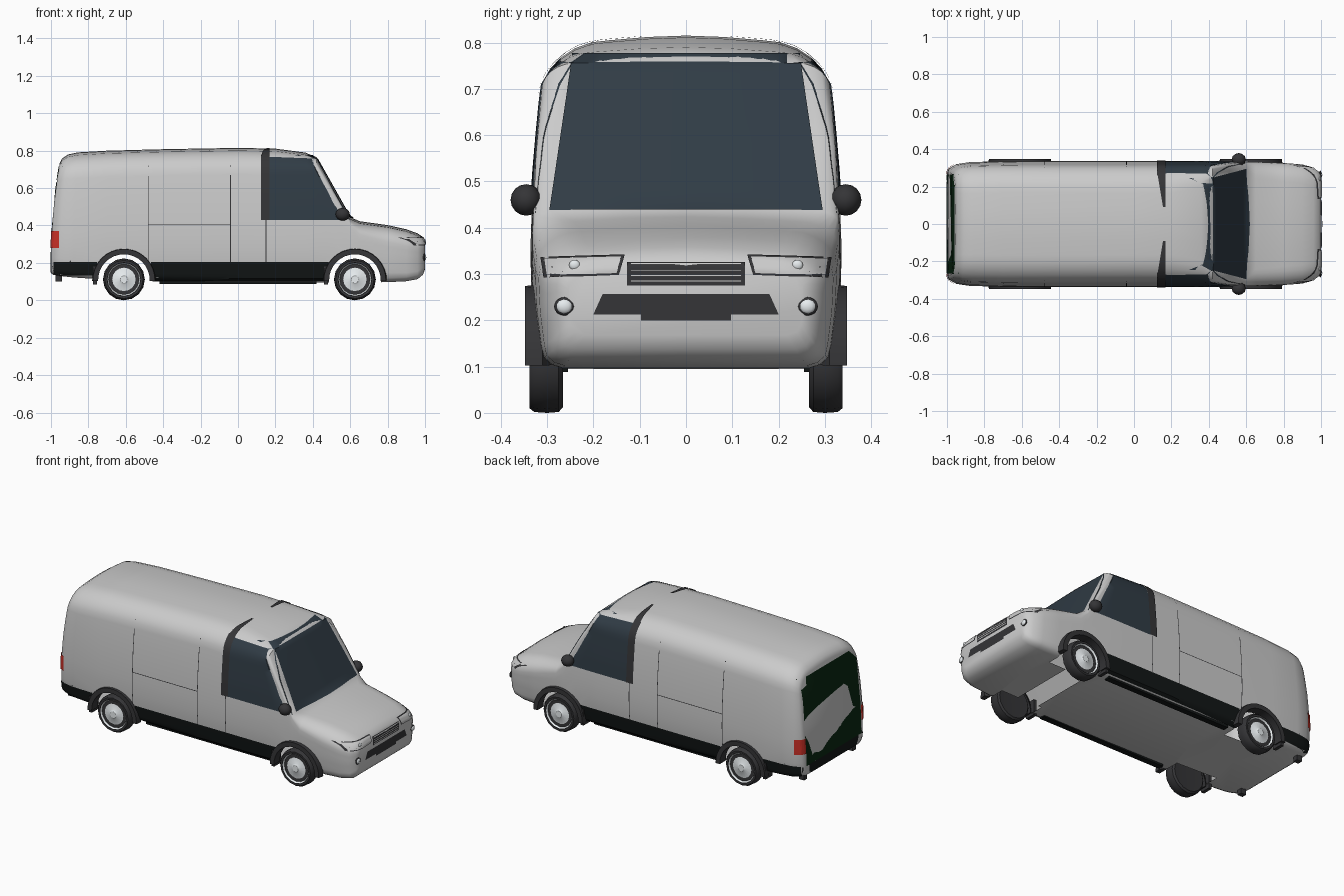
import bpy, bmesh, math
from mathutils import Vector
from mathutils.bvhtree import BVHTree

if "Cube" in bpy.data.objects:
    bpy.data.objects.remove(bpy.data.objects["Cube"])

WHEELS = (-0.61, 0.625)
AXLE_Z = 0.108


def material(name, col):
    m = bpy.data.materials.new(name)
    m.diffuse_color = (*col, 1)
    m.use_nodes = True
    m.node_tree.nodes["Principled BSDF"].inputs["Base Color"].default_value = m.diffuse_color
    return m


GLASS = material("glass", (0.03, 0.045, 0.06))
TRIM = material("trim", (0.035, 0.035, 0.038))
BLACK = material("black", (0.006, 0.008, 0.008))
REAR = material("rear_green", (0.003, 0.02, 0.006))
RED = material("red", (0.6, 0.03, 0.02))
LIGHT = material("light", (0.8, 0.84, 0.86))


def finish(bm, name, mat=None, angle=35):
    me = bpy.data.meshes.new(name)
    bm.to_mesh(me)
    bm.free()
    ob = bpy.data.objects.new(name, me)
    bpy.context.collection.objects.link(ob)
    if mat:
        me.materials.append(mat)
    bpy.ops.object.select_all(action='DESELECT')
    ob.select_set(True)
    bpy.context.view_layer.objects.active = ob
    if angle:
        bpy.ops.object.shade_smooth_by_angle(angle=math.radians(angle))
    return ob


# body: lofted cross-sections
SIDE = [(.09, .302), (.13, .32), (.22, .332), (.33, .337), (.5, .331), (.65, .318), (.8, .30)]


def side_width(z):
    for (z0, w0), (z1, w1) in zip(SIDE, SIDE[1:]):
        if z <= z1:
            return w0 + (w1 - w0) * (z - z0) / (z1 - z0)
    return SIDE[-1][1]


def section(x, zb, zt, s, rx, rz):
    pts = [(0, zb), (side_width(zb) * s - .03, zb), (side_width(zb) * s - .008, zb + .007)]
    z0, z1 = zb + .022, zt - .01 - rz
    for i in range(8):
        z = z0 + (z1 - z0) * i / 7
        pts.append((side_width(z) * s, z))
    w = side_width(z1) * s
    for i in range(1, 7):
        t = math.pi / 2 * i / 6
        pts.append((w - rx * (1 - math.cos(t)), z1 + rz * math.sin(t)))
    pts += [((w - rx) * .5, zt - .003), (0, zt)]
    ring = pts + [(-y, z) for y, z in pts[-2:0:-1]]
    k = max(0, (-.8 - x) / .2) * .05
    return [Vector((x + k * max(0, (z - .2) / .55) ** 2, y, z)) for y, z in ring]


STATIONS = [
    (-1.0, .15, .735, .83, .10, .09), (-.99, .137, .758, .89, .12, .11),
    (-.95, .13, .78, .955, .14, .12), (-.88, .122, .791, .985, .15, .13),
    (-.7, .11, .80, 1, .15, .13), (-.4, .10, .808, 1, .15, .13),
    (0, .095, .815, 1, .15, .13), (.2, .095, .811, 1, .15, .13),
    (.36, .095, .79, 1, .12, .10), (.42, .095, .765, 1, .07, .06),
    (.51, .095, .605, .995, .04, .04), (.60, .095, .445, .99, .04, .03),
    (.65, .095, .423, .985, .09, .06), (.8, .097, .402, .97, .10, .08),
    (.9, .102, .38, .95, .10, .08), (.96, .113, .358, .90, .10, .07),
    (.99, .138, .338, .83, .08, .05), (1.0, .168, .318, .76, .06, .04)]
bm = bmesh.new()
rings = [[bm.verts.new(p) for p in section(*s)] for s in STATIONS]
for a, b in zip(rings, rings[1:]):
    for i in range(len(a)):
        j = (i + 1) % len(a)
        bm.faces.new((a[i], a[j], b[j], b[i]))
bm.faces.new(rings[0])
bm.faces.new(rings[-1])
bmesh.ops.recalc_face_normals(bm, faces=bm.faces)
TREE = BVHTree.FromBMesh(bm)
body = finish(bm, "van_body", None, 40)

# wheel openings, left open like a thin shell
for x in WHEELS:
    for sy in (-1, 1):
        bpy.ops.mesh.primitive_cylinder_add(vertices=32, radius=.14, depth=.2, location=(x, sy * .3, AXLE_Z),
                                            rotation=(math.pi / 2, 0, 0))
        cutter = bpy.context.object
        cutter.hide_render = True
        mod = body.modifiers.new("wheel_opening", 'BOOLEAN')
        mod.operation, mod.object, mod.solver = 'DIFFERENCE', cutter, 'EXACT'
        bpy.context.view_layer.objects.active = body
        bpy.ops.object.modifier_move_to_index(modifier=mod.name, index=0)
        bpy.ops.object.modifier_apply(modifier=mod.name)
        bpy.data.objects.remove(cutter)
bm = bmesh.new()
bm.from_mesh(body.data)
walls = [f for f in bm.faces if any(all(math.hypot(v.co.x - x, v.co.z - AXLE_Z) < .1405 for v in f.verts) for x in WHEELS)]
bmesh.ops.delete(bm, geom=walls, context='FACES')
bm.to_mesh(body.data)
bm.free()

OUT = {'side': Vector((0, 1, 0)), 'front': Vector((1, 0, 0)), 'rear': Vector((-1, 0, 0)), 'top': Vector((0, 0, 1))}


def on_body(u, v, view, off):
    d = OUT[view]
    p = {'side': (u, 0, v), 'top': (u, v, 0)}.get(view, (0, u, v))
    start = Vector(p) + d * 3
    loc, n, _, _ = TREE.ray_cast(start, -d)
    if loc is None:
        loc, n, _, _ = TREE.find_nearest(Vector(p) + d)
    return loc + n * off


def patch(name, view, quad, mat, mirror=True, off=.003, nu=8, nv=8):
    """Panel draped on the body; quad corners go round in the 2D view plane."""
    a, b, c, d = [Vector(q) for q in quad]
    bm = bmesh.new()
    for s in ((1, -1) if mirror else (1,)):
        g = []
        for i in range(nu + 1):
            row = []
            for j in range(nv + 1):
                q = a.lerp(b, i / nu).lerp(d.lerp(c, i / nu), j / nv)
                p = on_body(q.x, q.y, view, off)
                row.append(bm.verts.new((p.x, p.y * s, p.z)))
            g.append(row)
        out = Vector((OUT[view].x, OUT[view].y * s, OUT[view].z))
        for i in range(nu):
            for j in range(nv):
                f = bm.faces.new((g[i][j], g[i + 1][j], g[i + 1][j + 1], g[i][j + 1]))
                f.normal_update()
                if f.normal.dot(out) < 0:
                    f.normal_flip()
    return finish(bm, name, mat)


def rect(u0, v0, u1, v1):
    return [(u0, v0), (u1, v0), (u1, v1), (u0, v1)]


# glass and pillars
patch("windscreen", 'front', [(-.295, .437), (.295, .437), (.245, .775), (-.245, .775)], GLASS, False, nu=16, nv=16)
patch("side_window", 'side', [(.165, .43), (.595, .43), (.42, .755), (.165, .765)], GLASS, nv=14)
patch("door_pillar", 'side', rect(.122, .43, .168, .775), TRIM, off=.006, nu=2, nv=16)
patch("roof_pillar_tip", 'top', [(.122, .285), (.168, .285), (.168, .09), (.155, .09)], TRIM, off=.006, nu=2)
# lower dark band, rear doors and tail lights
patch("sill_rear", 'side', rect(-.985, .135, -.755, .205), BLACK)
patch("sill_middle", 'side', rect(-.465, .105, .485, .205), BLACK, nu=16)
patch("rear_doors", 'rear', rect(-.265, .2, .265, .715), REAR, False)
patch("rear_bumper", 'rear', rect(-.29, .145, .29, .2), BLACK, False)
patch("tail_light_side", 'side', rect(-.988, .28, -.955, .37), RED, off=.005)
patch("tail_light_back", 'rear', rect(.268, .28, .30, .37), RED, off=.005)
# door seams
for i, r in enumerate([(-.482, .205, -.478, .72), (-.042, .205, -.038, .72), (-.48, .405, -.04, .409), (.148, .205, .152, .43)]):
    patch(f"door_seam_{i}", 'side', rect(*r), TRIM, off=.0015)
# nose: grille, intake, lights
patch("grille", 'front', rect(-.127, .275, .127, .325), TRIM, False)
for i in range(4):
    z = .283 + i * .0115
    patch(f"grille_slat_{i}", 'front', rect(-.12, z, .12, z + .004), None, False, off=.007, nv=1)
patch("lower_intake", 'front', [(-.2, .213), (.2, .213), (.18, .257), (-.18, .257)], TRIM, False, nu=12)
patch("plate_recess", 'front', rect(-.097, .2, .097, .216), TRIM, False)
patch("headlight_frame", 'front', [(.145, .298), (.305, .292), (.312, .335), (.132, .34)], TRIM)
patch("headlight_lens", 'front', [(.15, .302), (.298, .297), (.303, .331), (.14, .335)], None, off=.005)


def ball(name, loc, size, mat, seg=12):
    bm = bmesh.new()
    for s in (1, -1):
        vs = bmesh.ops.create_uvsphere(bm, u_segments=seg, v_segments=8, radius=1)['verts']
        for v in vs:
            v.co = Vector((v.co.x * size[0] + loc[0], (v.co.y * size[1] + loc[1]) * s, v.co.z * size[2] + loc[2]))
    bmesh.ops.recalc_face_normals(bm, faces=bm.faces)
    return finish(bm, name, mat, 50)


ball("fog_light_rim", on_body(.262, .23, 'front', 0), (.008, .023, .02), TRIM)
ball("fog_light", on_body(.262, .23, 'front', .002), (.009, .018, .016), LIGHT)
ball("headlight_bulb", on_body(.24, .318, 'front', .004), (.006, .012, .011), LIGHT)
ball("wing_mirror", (.56, .345, .46), (.038, .034, .034), TRIM)


def boxes(name, x0, x1, y0, y1, z0, z1, mat):
    bm = bmesh.new()
    for s in (1, -1):
        for v in bmesh.ops.create_cube(bm, size=1)['verts']:
            v.co = Vector(((x0 + x1) / 2 + v.co.x * (x1 - x0), s * (y0 + y1) / 2 + v.co.y * (y1 - y0),
                           (z0 + z1) / 2 + v.co.z * (z1 - z0)))
    return finish(bm, name, mat, 0)


boxes("mirror_arm", .54, .58, .29, .33, .43, .455, TRIM)
boxes("tow_lug", -.975, -.94, .22, .25, .10, .14, TRIM)
boxes("side_rail", -.42, .42, .255, .29, .088, .105, BLACK)


def revolve(bm, prof, cx, s, n=16):
    rs = [[bm.verts.new((cx + r * math.cos(2 * math.pi * i / n), y * s, .112 + r * math.sin(2 * math.pi * i / n)))
           for i in range(n)] for r, y in prof]
    for a, b in zip(rs, rs[1:]):
        for i in range(n):
            bm.faces.new((a[i], a[(i + 1) % n], b[(i + 1) % n], b[i]))
    bm.faces.new(rs[0])
    bm.faces.new(rs[-1])


# wheels, arches and mud flaps
for x, end in zip(WHEELS, ("rear", "front")):
    for part, prof, mat in (
            ("tyre", [(.085, .328), (.09, .337), (.102, .338), (.11, .328), (.112, .30), (.11, .275), (.1, .266), (.07, .268)], TRIM),
            ("hub", [(.02, .338), (.028, .332), (.08, .326), (.088, .336), (.09, .32)], LIGHT)):
        bm = bmesh.new()
        for s in (1, -1):
            revolve(bm, prof, x, s)
        bmesh.ops.recalc_face_normals(bm, faces=bm.faces)
        finish(bm, f"{end}_{part}", mat, 35)
    bm = bmesh.new()
    for s in (1, -1):
        prev = None
        for i in range(17):
            t = math.radians(-2 + 184 * i / 16)
            ring = [bm.verts.new((x + r * math.cos(t), y * s, AXLE_Z + r * math.sin(t)))
                    for r, y in ((.138, .29), (.138, .348), (.166, .348), (.17, .31))]
            if prev:
                for k in range(4):
                    bm.faces.new((prev[k], prev[(k + 1) % 4], ring[(k + 1) % 4], ring[k]))
            else:
                bm.faces.new(ring)
            prev = ring
        bm.faces.new(prev)
    bmesh.ops.recalc_face_normals(bm, faces=bm.faces)
    finish(bm, f"{end}_wheel_arch", TRIM, 35)
    boxes(f"{end}_mud_flap", x - .165, x - .145, .27, .335, .085, .18, TRIM)
